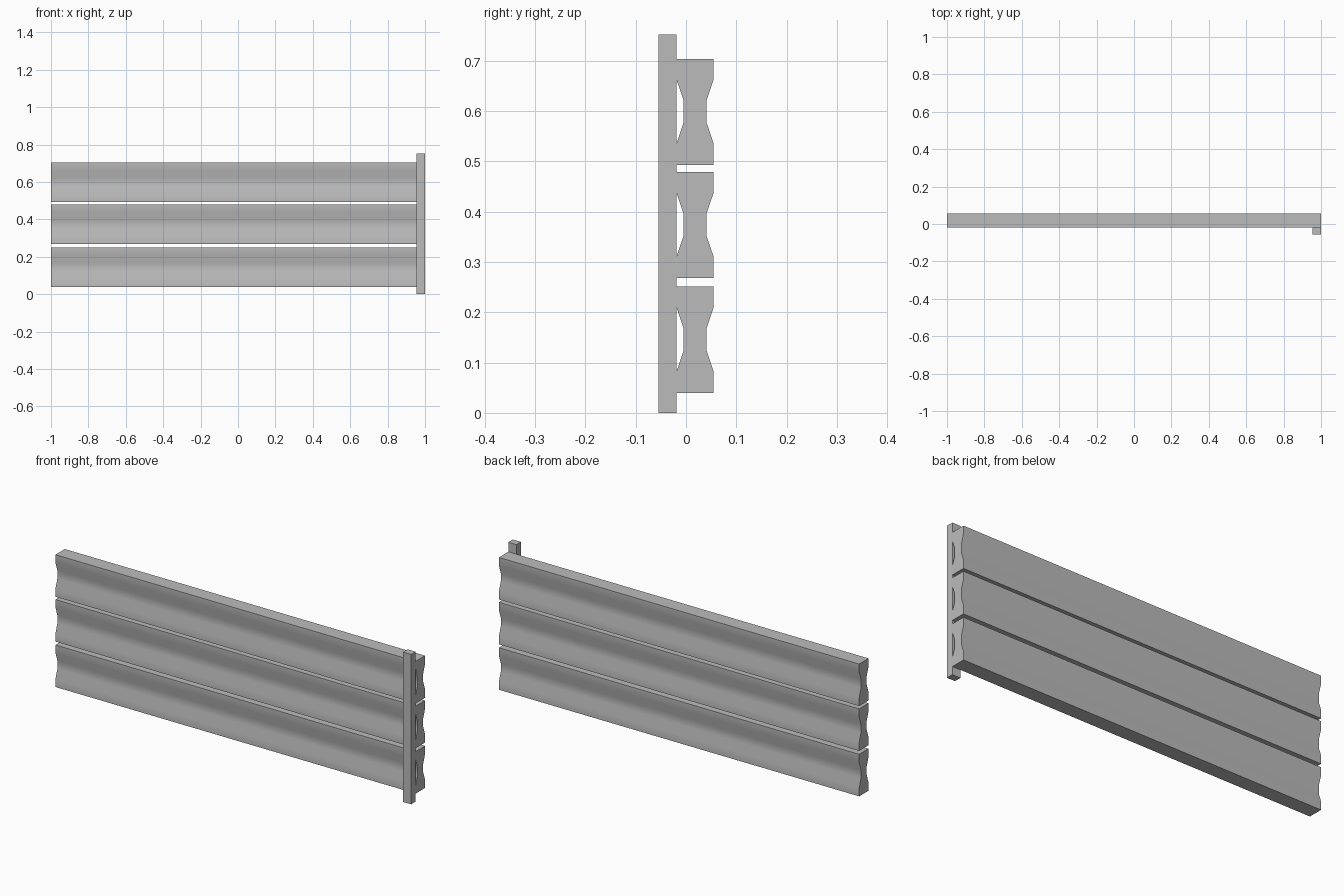
import bpy
import bmesh
import math

cube = bpy.data.objects.get("Cube")
if cube:
    bpy.data.objects.remove(cube, do_unlink=True)

# Galvanised steel
steel = bpy.data.materials.new("steel_grey")
steel.use_nodes = True
colour = (0.5, 0.5, 0.5, 1)
steel.diffuse_color = colour
steel.node_tree.nodes["Principled BSDF"].inputs["Base Color"].default_value = colour


def extrude_along_x(name, profile, x0, x1):
    """Solid made from a (y, z) outline swept from x0 to x1."""
    bm = bmesh.new()
    face = bm.faces.new([bm.verts.new((x0, y, z)) for y, z in profile])
    swept = bmesh.ops.extrude_face_region(bm, geom=[face])["geom"]
    bmesh.ops.translate(bm, vec=(x1 - x0, 0, 0),
                        verts=[g for g in swept if isinstance(g, bmesh.types.BMVert)])
    bmesh.ops.recalc_face_normals(bm, faces=bm.faces)
    mesh = bpy.data.meshes.new(name)
    bm.to_mesh(mesh)
    bm.free()
    mesh.materials.append(steel)
    obj = bpy.data.objects.new(name, mesh)
    bpy.context.collection.objects.link(obj)
    return obj


# Rails: a beam with a shallow channel on both long sides
FRONT, BACK, DEPTH, HEIGHT = -0.019, 0.055, 0.0145, 0.211
steps = [(0, 0), (0.042, 0), (0.085, DEPTH), (0.127, DEPTH), (0.170, 0), (HEIGHT, 0)]
for name, base in (("lower_rail", 0.040), ("middle_rail", 0.268), ("upper_rail", 0.493)):
    outline = [(FRONT + d, base + h) for h, d in steps]
    outline += [(BACK - d, base + h) for h, d in reversed(steps)]
    rail = extrude_along_x(name, outline, -1, 1)
    bpy.ops.object.select_all(action="DESELECT")
    rail.select_set(True)
    bpy.context.view_layer.objects.active = rail
    bpy.ops.object.shade_smooth_by_angle(angle=math.radians(30))

# Post: square upright at the left end, in front of the rails
extrude_along_x("post", [(-0.055, 0), (FRONT, 0), (FRONT, 0.752), (-0.055, 0.752)], 0.955, 1)
